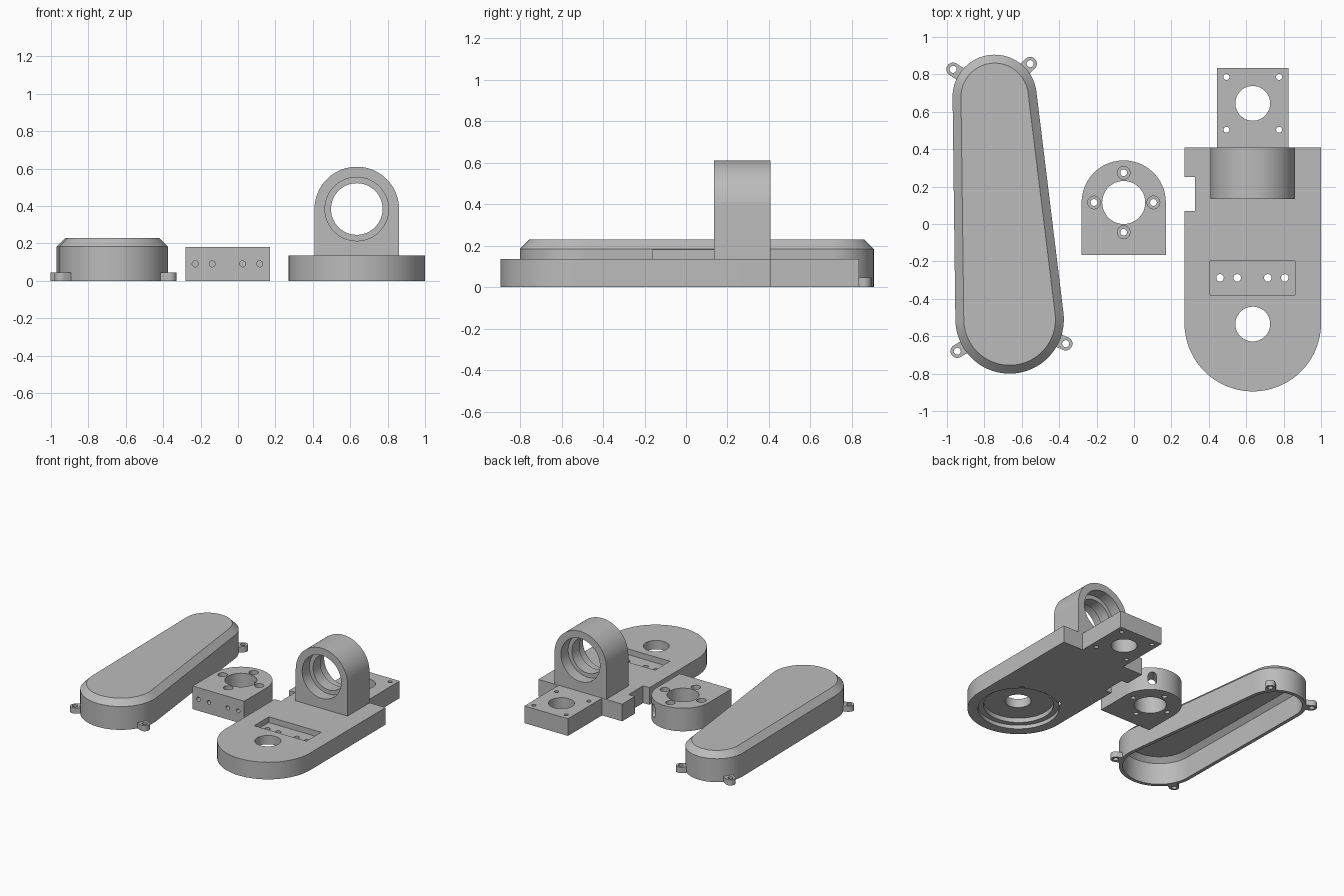
import bpy, bmesh, math
from math import cos, sin, pi

if "Cube" in bpy.data.objects:
    bpy.data.objects.remove(bpy.data.objects["Cube"])

grey = bpy.data.materials.new("grey plastic")
grey.diffuse_color = (0.5, 0.5, 0.5, 1)
grey.use_nodes = True
grey.node_tree.nodes["Principled BSDF"].inputs["Base Color"].default_value = grey.diffuse_color


def loft(name, rings):
    """Skin a row of equal-length rings and cap both ends."""
    bm = bmesh.new()
    vs = [[bm.verts.new(p) for p in r] for r in rings]
    n = len(vs[0])
    for a, b in zip(vs, vs[1:]):
        for i in range(n):
            j = (i + 1) % n
            bm.faces.new((a[i], a[j], b[j], b[i]))
    bm.faces.new(vs[0][::-1])
    bm.faces.new(vs[-1])
    bmesh.ops.recalc_face_normals(bm, faces=bm.faces)
    me = bpy.data.meshes.new(name)
    bm.to_mesh(me)
    bm.free()
    ob = bpy.data.objects.new(name, me)
    bpy.context.collection.objects.link(ob)
    me.materials.append(grey)
    return ob


def prism(name, pts, a, b, axis="z"):
    """Extrude an outline from a to b along z or y."""
    place = (lambda u, v, h: (u, v, h)) if axis == "z" else (lambda u, v, h: (u, h, v))
    return loft(name, [[place(u, v, h) for u, v in pts] for h in (a, b)])


def arc(cx, cy, r, a0, a1, n=48):
    return [(cx + r * cos(a0 + (a1 - a0) * i / n), cy + r * sin(a0 + (a1 - a0) * i / n))
            for i in range(n + 1)]


def hole(cx, cy, r, a, b, axis="z", n=48):
    return prism("cutter", arc(cx, cy, r, 0, 2 * pi * (n - 1) / n, n - 1), a, b, axis)


def box(x0, x1, y0, y1, z0, z1):
    return prism("cutter", [(x0, y0), (x1, y0), (x1, y1), (x0, y1)], z0, z1)


def hull(c1, r1, c2, r2, n=40):
    """Outline of two circles joined by their outer tangents."""
    dx, dy = c2[0] - c1[0], c2[1] - c1[1]
    f, b = math.atan2(dy, dx), math.acos((r1 - r2) / math.hypot(dx, dy))
    return arc(*c1, r1, f + b, f + 2 * pi - b, n) + arc(*c2, r2, f - b, f + b, n)


def cut(ob, cutters):
    bpy.context.view_layer.objects.active = ob
    for c in cutters:
        m = ob.modifiers.new("cut", "BOOLEAN")
        m.operation, m.solver, m.object = "DIFFERENCE", "EXACT", c
        bpy.ops.object.modifier_apply(modifier=m.name)
        bpy.data.objects.remove(c)


# Base plate: rounded front, side notch and motor tab at the back
CX = 0.635
H = 0.135
outline = arc(CX, -0.53, 0.365, pi, 2 * pi, 64) + [
    (1.0, 0.41), (0.825, 0.41), (0.825, 0.835), (0.445, 0.835), (0.445, 0.41),
    (0.27, 0.41), (0.27, 0.25), (0.325, 0.25), (0.325, 0.07), (0.27, 0.07)]
base = prism("base_plate", outline, 0, H)
cutters = [
    box(0.407, 0.862, -0.38, -0.197, 0.09, 0.2),      # block seat
    hole(CX, -0.53, 0.29, -0.1, 0.03, n=64),          # stepped pocket below
    hole(CX, -0.53, 0.25, -0.1, 0.065, n=64),
    hole(CX, -0.535, 0.093, -0.1, 0.2),               # shaft hole
    hole(CX, 0.645, 0.093, -0.1, 0.2)]                # motor hole
cutters += [hole(x, -0.288, 0.02, -0.1, 0.2, n=24) for x in (0.46, 0.552, 0.715, 0.806)]
cutters += [hole(CX + sx * 0.141, 0.645 + sy * 0.141, 0.016, -0.1, 0.2, n=24)
            for sx in (-1, 1) for sy in (-1, 1)]
cut(base, cutters)

# Upright bearing arch with a counterbore on both faces
arch = prism("bearing_arch", [(CX - 0.226, H), (CX + 0.226, H)]
             + arc(CX, 0.384, 0.226, 0, pi, 64), 0.135, 0.408, "y")
cut(arch, [hole(CX, 0.384, 0.138, 0, 0.6, "y", 64),
           hole(CX, 0.384, 0.17, 0, 0.225, "y", 64),
           hole(CX, 0.384, 0.17, 0.318, 0.6, "y", 64)])

# Small shaft block with counterbored bolts and front screw holes
BX, BY = -0.055, 0.115
block = prism("shaft_block", [(BX - 0.225, -0.165), (BX + 0.225, -0.165)]
              + arc(BX, BY, 0.225, 0, pi, 64), 0, 0.182)
cutters = [hole(BX, BY, 0.115, -0.1, 0.3, n=64)]
for k in range(4):
    x, y = BX + 0.159 * cos(k * pi / 2), BY + 0.159 * sin(k * pi / 2)
    cutters += [hole(x, y, 0.018, -0.1, 0.3, n=24), hole(x, y, 0.034, 0.09, 0.3, n=32)]
cutters += [hole(x, 0.091, 0.016, -0.3, -0.06, "y", 24) for x in (-0.229, -0.138, 0.025, 0.116)]
# Side slot through the rounded wall
slot = prism("cutter", hull((0, 0.07), 0.03, (0, 0.115), 0.03, 12), 0.05, 0.3, "y")
slot.location = (BX, BY, 0)
slot.rotation_euler.z = math.radians(-36)
bpy.context.view_layer.update()
cut(block, cutters + [slot])

# Hollow belt cover with a chamfered top
C1, R1, C2, R2 = (-0.665, -0.51), 0.29, (-0.745, 0.68), 0.225
profile = [(0.065, 0.205), (0.028, 0.17), (0.028, 0), (0, 0), (0, 0.184), (0.045, 0.229)]
loft("belt_cover", [[(x, y, z) for x, y in hull(C1, R1 - d, C2, R2 - d, 56)]
                    for d, z in profile])

# Screw lugs reaching out from the cover wall
lugs = [("front_left", -0.945, -0.68, C1, R1), ("front_right", -0.365, -0.64, C1, R1),
        ("back_left", -0.967, 0.827, C2, R2), ("back_right", -0.555, 0.857, C2, R2)]
for side, x, y, c, r in lugs:
    a = math.atan2(y - c[1], x - c[0])
    q = r - 0.012
    root = (c[0] + q * cos(a), c[1] + q * sin(a))
    w = 0.036
    pts = [(root[0] - w * sin(a), root[1] + w * cos(a)),
           (root[0] + w * sin(a), root[1] - w * cos(a))]
    lug = prism("cover_lug_" + side, pts + arc(x, y, w, a - pi / 2, a + pi / 2, 20), 0, 0.045)
    cut(lug, [hole(x, y, 0.019, -0.1, 0.1, n=24)])

# Smooth the curved walls, keep the edges sharp
bpy.ops.object.select_all(action="DESELECT")
for ob in bpy.context.scene.objects:
    ob.select_set(True)
bpy.context.view_layer.objects.active = base
bpy.ops.object.shade_smooth_by_angle(angle=math.radians(30))
